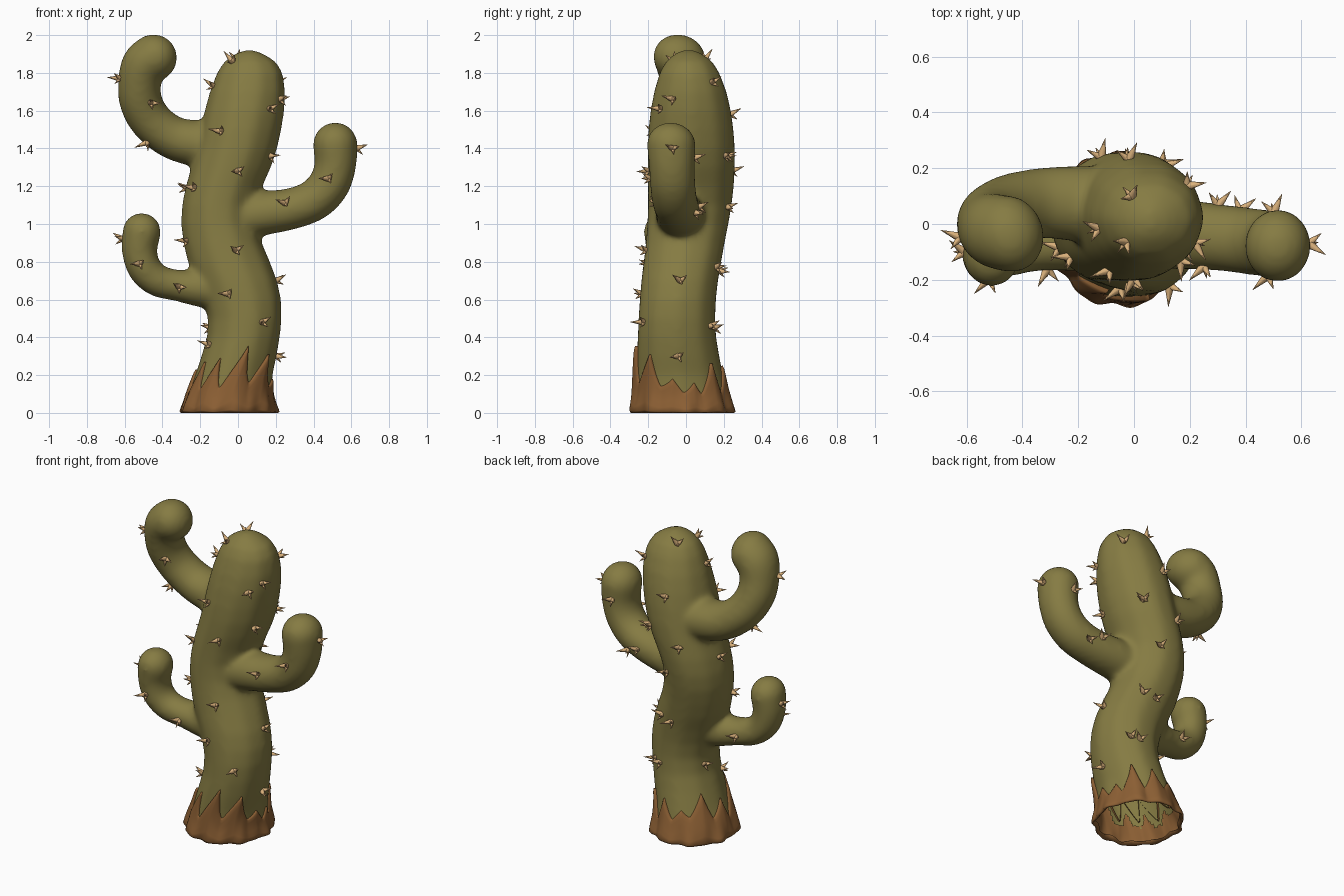
import bpy, bmesh, math, random
from mathutils import Vector
from mathutils.bvhtree import BVHTree

if "Cube" in bpy.data.objects:
    bpy.data.objects.remove(bpy.data.objects["Cube"])

random.seed(4)


def material(name, rgb):
    m = bpy.data.materials.new(name)
    m.diffuse_color = (*rgb, 1)
    m.use_nodes = True
    m.node_tree.nodes["Principled BSDF"].inputs["Base Color"].default_value = m.diffuse_color
    return m


GREEN = material("olive_green", (0.237, 0.2, 0.056))
BROWN = material("bark_brown", (0.262, 0.115, 0.034))
TAN = material("spine_tan", (0.70, 0.44, 0.20))


def make_object(name, bm, mat, smooth=True):
    me = bpy.data.meshes.new(name)
    bm.to_mesh(me)
    bm.free()
    me.materials.clear()
    me.materials.append(mat)
    for p in me.polygons:
        p.use_smooth = smooth
    ob = bpy.data.objects.new(name, me)
    bpy.context.scene.collection.objects.link(ob)
    return ob


def loft(bm, rings, capped=True):
    rows = [[bm.verts.new(p) for p in r] for r in rings]
    for a, b in zip(rows, rows[1:]):
        for i in range(len(a)):
            j = (i + 1) % len(a)
            bm.faces.new((a[i], a[j], b[j], b[i]))
    if capped:
        bm.faces.new(rows[0][::-1])
        bm.faces.new(rows[-1])


# Trunk stations: height, left, right, front, back
TRUNK = [
    (0.00, -.288, .188, -.275, .238), (0.10, -.260, .175, -.262, .215),
    (0.20, -.222, .178, -.260, .195), (0.30, -.190, .200, -.258, .175),
    (0.40, -.160, .217, -.254, .158), (0.50, -.155, .227, -.250, .153),
    (0.60, -.180, .224, -.243, .157), (0.70, -.220, .203, -.235, .168),
    (0.80, -.262, .165, -.222, .185), (0.90, -.285, .122, -.211, .203),
    (1.00, -.297, .092, -.203, .223), (1.10, -.292, .092, -.200, .240),
    (1.20, -.272, .125, -.200, .252), (1.30, -.243, .170, -.202, .257),
    (1.40, -.214, .203, -.202, .257), (1.50, -.194, .225, -.197, .250),
    (1.60, -.172, .241, -.186, .236), (1.70, -.145, .246, -.167, .213),
    (1.80, -.108, .233, -.138, .175), (1.86, -.070, .197, -.105, .138),
    (1.90, -.015, .135, -.060, .085), (1.92, .035, .085, -.02, .045)]


def section(z):
    for a, b in zip(TRUNK, TRUNK[1:]):
        if z <= b[0]:
            break
    t = (z - a[0]) / (b[0] - a[0])
    l, r, f, k = (a[i] + (b[i] - a[i]) * t for i in range(1, 5))
    return (l + r) / 2, (f + k) / 2, (r - l) / 2, (k - f) / 2


def trunk_ring(z, pad=0.003, n=60):
    cx, cy, rx, ry = section(z)
    ring = []
    for i in range(n):
        a = 2 * math.pi * i / n
        p = pad + .002 * math.cos(10 * a)      # very shallow ribs
        ring.append(Vector((cx + (rx + p) * math.cos(a), cy + (ry + p) * math.sin(a), z)))
    return ring


def catmull(pts, sub=5):
    p = [Vector(q) for q in pts]
    p = [2 * p[0] - p[1]] + p + [2 * p[-1] - p[-2]]
    out = []
    for i in range(1, len(p) - 2):
        for s in range(sub):
            t = s / sub
            out.append(0.5 * (2 * p[i] + (p[i + 1] - p[i - 1]) * t
                       + (2 * p[i - 1] - 5 * p[i] + 4 * p[i + 1] - p[i + 2]) * t * t
                       + (3 * p[i] - p[i - 1] - 3 * p[i + 1] + p[i + 2]) * t ** 3))
    return out + [p[-2]]


# Arm centre lines: x, y, z, radius (the last point is the centre of the round tip)
ARMS = [
    [(-.03, .07, 1.41, .120), (-.20, .073, 1.425, .120), (-.34, .075, 1.455, .111),
     (-.455, .055, 1.54, .109), (-.515, .018, 1.65, .110), (-.52, -.012, 1.76, .111),
     (-.495, -.027, 1.84, .119), (-.447, -.035, 1.880, .122)],
    [(.02, -.03, 1.04, .115), (.15, -.035, 1.06, .113), (.28, -.045, 1.08, .106),
     (.40, -.06, 1.125, .106), (.48, -.07, 1.205, .106), (.515, -.075, 1.31, .107),
     (.515, -.078, 1.42, .115)],
    [(-.05, -.05, .65, .105), (-.20, -.06, .66, .096), (-.32, -.075, .675, .080),
     (-.425, -.09, .70, .082), (-.495, -.102, .765, .086), (-.522, -.108, .86, .090),
     (-.510, -.112, .957, .099)]]


def arm_rings(pts, n=28):
    path = catmull(pts)
    rings = []

    def ring(c, tangent, r):
        side = Vector((0, 1, 0))
        up = tangent.cross(side).normalized()
        return [c + side * (1.1 * r * math.cos(a)) + up * (r * math.sin(a))
                for a in (2 * math.pi * i / n for i in range(n))]
    for i, p in enumerate(path):
        a, b = path[max(i - 1, 0)], path[min(i + 1, len(path) - 1)]
        tan = (b.xyz - a.xyz).normalized()
        rings.append(ring(p.xyz, tan, p.w + .004))
    r = path[-1].w + .004
    for k in range(1, 8):
        t = k / 8 * math.pi / 2 * 1.08
        rings.append(ring(path[-1].xyz + tan * r * math.sin(t), tan, r * max(math.cos(t), .08)))
    return rings


# Jagged bark edge: tooth direction in degrees, tip height, half width
TEETH = [(-152, .27, 19), (-124, .29, 20), (-88, .355, 22), (-48, .31, 21), (-12, .18, 16),
         (16, .16, 14), (43, .275, 19), (76, .25, 18), (108, .20, 16), (140, .29, 20), (176, .23, 19)]


def bark_height(deg):
    h = .120 + .035 * math.sin(math.radians(deg * 2 - 160))
    base = h
    for c, tip, w in TEETH:
        d = abs((deg - c + 180) % 360 - 180)
        h = max(h, base + (tip - base) * max(0, 1 - d / w) ** 1.25)
    return h


# Cactus body: trunk and arms fused into one soft skin
bm = bmesh.new()
loft(bm, [trunk_ring(z) for z, *_ in TRUNK])
for arm in ARMS:
    loft(bm, arm_rings(arm))
bmesh.ops.recalc_face_normals(bm, faces=bm.faces)
body = make_object("cactus_body", bm, GREEN)
rm = body.modifiers.new("fuse", 'REMESH')
rm.mode = 'VOXEL'
rm.voxel_size = 0.015
sm = body.modifiers.new("soften", 'SMOOTH')
sm.factor = 0.5
sm.iterations = 18
fused = bpy.data.meshes.new_from_object(body.evaluated_get(bpy.context.evaluated_depsgraph_get()))
bm = bmesh.new()
bm.from_mesh(fused)
tree = BVHTree.FromBMesh(bm)

# Open the hollow foot just below the bark edge
low = []
for f in bm.faces:
    c = f.calc_center_median()
    cx, cy, rx, ry = section(max(c.z, 0.0))
    deg = math.degrees(math.atan2((c.y - cy) / ry, (c.x - cx) / rx))
    edge = min(bark_height(deg + d) for d in (-9, -6, -3, 0, 3))
    if c.z < .4 and c.z < edge - .025:
        low.append(f)
bmesh.ops.delete(bm, geom=low, context='FACES')
bpy.data.objects.remove(body)
make_object("cactus_body", bm, GREEN)

# Bark foot: bulging, lumpy sleeve with pointed teeth
N = 180
ROWS = [(.10, .0), (0.0, .012), (.05, .022), (.2, .021), (.4, .017), (.6, .014),
        (.8, .013), (.93, .011), (1.0, .006), (.99, -.012)]
rings = []
for t, pad in ROWS:
    ring = []
    for i in range(N):
        a = 2 * math.pi * i / N
        h = bark_height(math.degrees(a))
        z = t * h
        cx, cy, rx, ry = section(z)
        lump = .008 * math.sin(9 * a + 1) + .004 * math.sin(16 * a)
        ridge = .010 * (h - .12) / .2 * min(1, t * 2)
        p = pad + lump * max(0, 1 - z / .15) + (ridge if pad > 0 else 0)
        a += .13 * t * (h - .12) / .2          # teeth lean sideways
        ring.append(Vector((cx + (rx + p) * math.cos(a), cy + (ry + p) * math.sin(a), z)))
    rings.append(ring)
bm = bmesh.new()
loft(bm, rings, capped=False)
bmesh.ops.recalc_face_normals(bm, faces=bm.faces)
make_object("bark_foot", bm, BROWN)

# Spine tufts, projected onto the body from four sides
FRONT = [(-.09, 1.49), (0, 1.28), (-.01, .86), (-.05, .63), (.13, .48), (-.15, .36), (-.46, 1.64),
         (-.48, 1.43), (-.13, 1.73), (.17, 1.61), (.17, 1.36), (-.23, 1.19), (.25, 1.11),
         (.48, 1.24), (-.52, .79), (-.31, .665), (-.03, 1.86)]
BACK = [(-.02, 1.58), (-.12, 1.28), (-.02, 1.09), (-.02, .75),
        (.08, .45), (.3, 1.09), (.5, 1.35), (-.36, .68), (.1, 1.36)]
RIGHT = [(-.07, 1.66), (-.07, 1.40), (-.03, .70), (-.04, .30), (.14, 1.75), (.13, .46),
         (.16, .77), (.21, 1.36), (.05, 1.06)]
LEFT = [(-.05, 1.77), (-.1, .92), (.05, 1.19), (.02, .45)]
rays = [((x, -2, z), (0, 1, 0)) for x, z in FRONT] + [((x, 2, z), (0, -1, 0)) for x, z in BACK]
rays += [((2, y, z), (-1, 0, 0)) for y, z in RIGHT] + [((-2, y, z), (1, 0, 0)) for y, z in LEFT]
rays += [((-.01, .1, 3), (0, 0, -1)), ((-.27, -2, .91), (0, 1, 0))]

bm = bmesh.new()
for start, direction in rays:
    hit, nor, _, _ = tree.ray_cast(Vector(start), Vector(direction))
    if hit is None:
        continue
    u = nor.cross(Vector((.05, .05, 1))).normalized()
    v = u.cross(nor)
    spin = random.uniform(-.4, .4)
    # one long spine leaning sideways and two shorter ones fanned around it
    for length, width, tilt, turn in [(.078, .018, .75, .3), (.062, .016, .85, 2.6), (.05, .013, .9, 4.4)]:
        a = spin + turn
        out = u * math.cos(a) + v * math.sin(a)
        axis = (nor + out * tilt).normalized()
        rot = axis.to_track_quat('Z', 'Y').to_matrix().to_4x4()
        rot.translation = hit + out * .004 + axis * (length / 2 - .008)
        bmesh.ops.create_cone(bm, cap_ends=True, segments=8, radius1=width, radius2=.0008,
                              depth=length, matrix=rot)
make_object("spines", bm, TAN)
bpy.ops.object.select_all(action='DESELECT')
bpy.context.view_layer.objects.active = bpy.data.objects["spines"]
bpy.data.objects["spines"].select_set(True)
bpy.ops.object.shade_smooth_by_angle(angle=math.radians(60))
